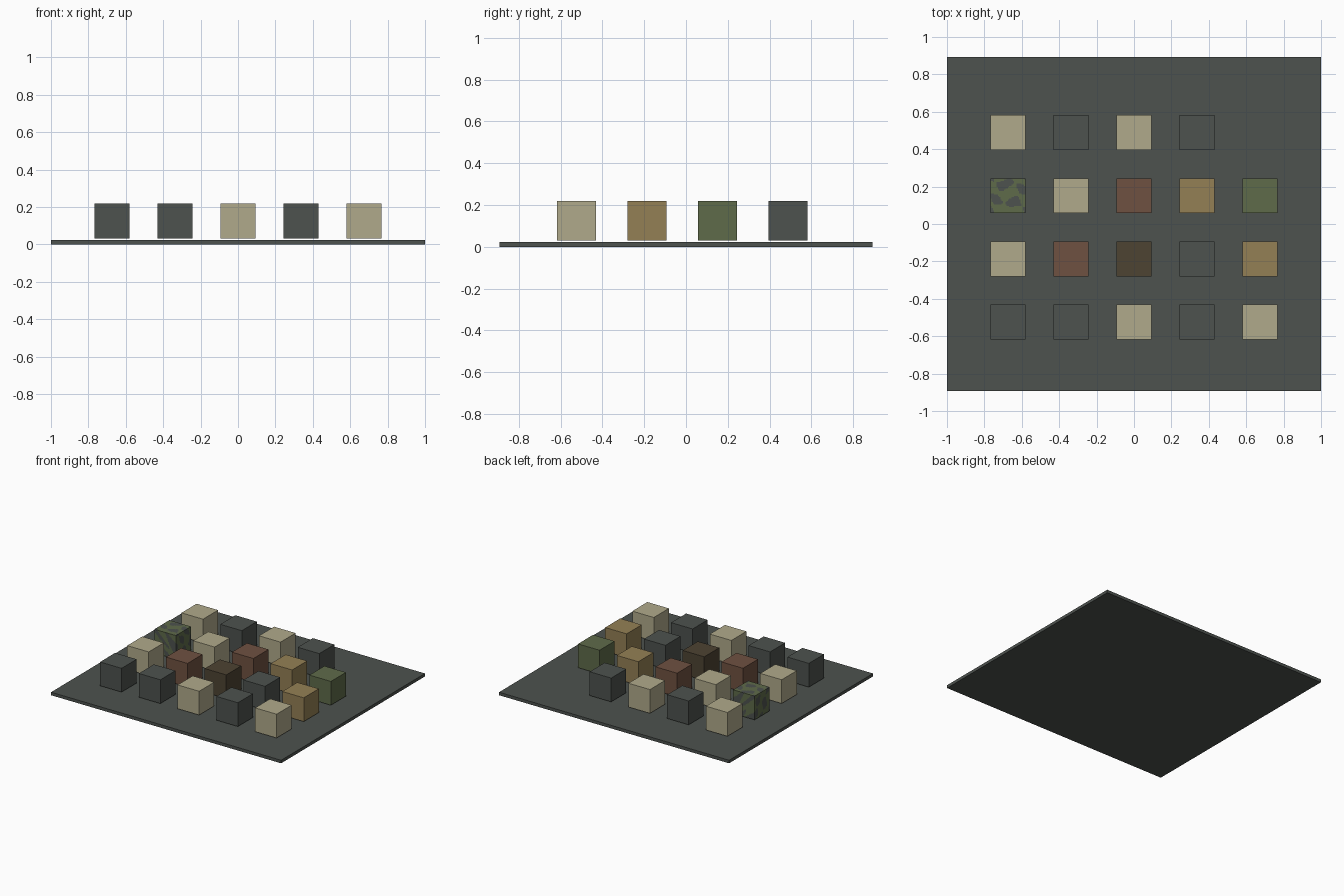
import bpy
import bmesh
from math import sin
from mathutils import Matrix, Vector

cube = bpy.data.objects.get("Cube")
if cube:
    bpy.data.objects.remove(cube)


def make_material(name, hex_code):
    """Flat material from an sRGB hex string, converted to linear."""
    srgb = [c / 255 for c in bytes.fromhex(hex_code)]
    colour = [c / 12.92 if c < 0.04 else ((c + 0.055) / 1.055) ** 2.4 for c in srgb] + [1]
    mat = bpy.data.materials.new(name)
    mat.use_nodes = True
    mat.diffuse_color = colour
    bsdf = mat.node_tree.nodes["Principled BSDF"]
    bsdf.inputs["Base Color"].default_value = colour
    bsdf.inputs["Roughness"].default_value = 0.8
    return mat


slate = make_material("slate grey", "4d524e")
sand = make_material("sand", "b0aa8b")
ochre = make_material("ochre", "948055")
olive = make_material("olive green", "5f6b4a")
rust = make_material("rust brown", "6f5141")
umber = make_material("dark umber", "4d4332")


def add_box(name, centre, size, materials, cuts=0):
    bm = bmesh.new()
    bmesh.ops.create_cube(bm, size=1, matrix=Matrix.Diagonal((*size, 1)))
    if cuts:
        bmesh.ops.subdivide_edges(bm, edges=bm.edges[:], cuts=cuts, use_grid_fill=True)
    mesh = bpy.data.meshes.new(name)
    bm.to_mesh(mesh)
    bm.free()
    for mat in materials:
        mesh.materials.append(mat)
    obj = bpy.data.objects.new(name, mesh)
    obj.location = centre
    bpy.context.collection.objects.link(obj)
    return obj


# Ground slab
SLAB = 0.024
add_box("ground_slab", (0, 0, SLAB / 2), (2, 1.786, SLAB), [slate])

# Grid of sample blocks, rows listed from front to back
SIZE, STEP, FRONT = 0.187, 0.337, -0.523
BLOCK_Z = 0.031 + SIZE / 2
rows = [
    [slate, slate, sand, slate, sand],
    [sand, rust, umber, slate, ochre],
    ["camouflage", sand, rust, ochre, olive],
    [sand, slate, sand, slate],
]


def is_blotch(point):
    """Wavy, stretched patches that run across the block."""
    u, v, w = point / SIZE * 6.28
    warp = 1.3 * sin(1.1 * u + 0.9 * w + 0.4)
    return sin(2 * v + 0.8 * u + warp + 1.2 * w) + 0.8 * sin(1.7 * u - v + 1.5 * w) > 0.25


for r, row in enumerate(rows):
    for c, mat in enumerate(row):
        centre = Vector(((c - 2) * STEP, FRONT + r * STEP, BLOCK_Z))
        name = f"block_row{r + 1}_column{c + 1}"
        if mat == "camouflage":
            block = add_box("camouflage_block", centre, (SIZE,) * 3, [olive, slate], cuts=27)
            for face in block.data.polygons:
                face.material_index = int(is_blotch(face.center))
        else:
            add_box(name, centre, (SIZE,) * 3, [mat])
